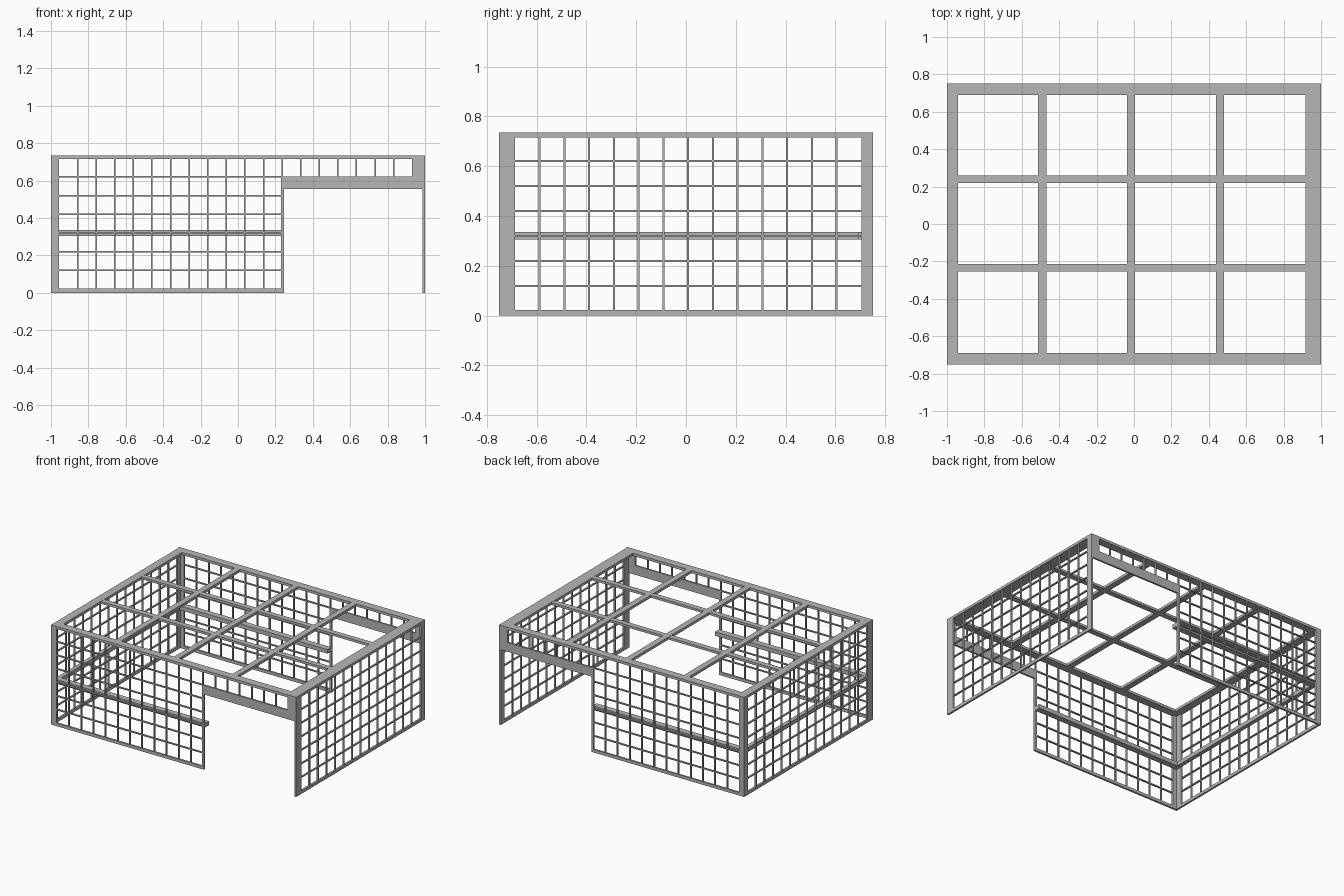
import bpy
import bmesh
from mathutils import Matrix, Vector

if "Cube" in bpy.data.objects:
    bpy.data.objects.remove(bpy.data.objects["Cube"], do_unlink=True)

# Overall sizes
X, Y, H = 1.0, 0.75, 0.735
WALL = 0.014       # wall panel thickness
BAR = 0.008        # lattice bar width
STEP = 0.0994      # lattice spacing
TOP = 0.716        # underside of the roof frame
SILL = 0.022

steel = bpy.data.materials.new("grey_steel")
steel.use_nodes = True
GREY = (0.47, 0.47, 0.47, 1)
steel.diffuse_color = GREY
steel.node_tree.nodes["Principled BSDF"].inputs["Base Color"].default_value = GREY


def make(name, boxes):
    """One object from a list of (low corner, high corner) boxes."""
    bm = bmesh.new()
    for lo, hi in boxes:
        lo, hi = Vector(lo), Vector(hi)
        m = Matrix.Translation((lo + hi) / 2) @ Matrix.Diagonal((*(hi - lo), 1))
        bmesh.ops.create_cube(bm, size=1, matrix=m)
    mesh = bpy.data.meshes.new(name)
    bm.to_mesh(mesh)
    bm.free()
    mesh.materials.append(steel)
    obj = bpy.data.objects.new(name, mesh)
    bpy.context.collection.objects.link(obj)


def wall_boxes(axis, side, rects, inset=0.0, depth=WALL):
    """Turn (along0, along1, z0, z1) rectangles into boxes set on one wall."""
    outer = (X if axis == "x" else Y) - inset
    d0, d1 = sorted((side * outer, side * (outer - depth)))
    out = []
    for a, b, z0, z1 in rects:
        if axis == "x":
            out.append(((d0, a, z0), (d1, b, z1)))
        else:
            out.append(((a, d0, z0), (b, d1, z1)))
    return out


def bar(c):
    return c - BAR / 2, c + BAR / 2


levels = [0.02 + 0.1 * k for k in range(1, 7)]

# Side walls: full lattice between two end posts
y0, y1 = -0.687, 0.704
for name, side in (("right", -1), ("left", 1)):
    frame = [(-Y, y0, 0, TOP), (y1, Y, 0, TOP), (y0, y1, 0, SILL)]
    lattice = [(*bar(y0 + STEP * i), SILL, TOP) for i in range(1, 14)]
    lattice += [(y0, y1, *bar(z)) for z in levels]
    make(name + "_wall_frame", wall_boxes("x", side, frame))
    make(name + "_wall_lattice", wall_boxes("x", side, lattice, 0.001, 0.012))

# Front and back walls: lattice with a wide doorway at one end
x0, door, x1 = -0.957, 0.238, 0.93
lintel_low, lintel_top = 0.555, 0.622
inner = X - WALL
for name, side in (("front", -1), ("back", 1)):
    frame = [(-inner, x0, 0, TOP), (x0, door, 0, SILL),
             (door - 0.008, door + 0.008, 0, lintel_low),
             (x1, inner, lintel_top, TOP)]
    lattice = []
    for i in range(1, 19):
        x = x0 + STEP * i
        lattice.append((*bar(x), SILL if x < door - 0.02 else lintel_top, TOP))
    lattice += [(x0, door, *bar(z)) for z in levels]
    make(name + "_wall_frame", wall_boxes("y", side, frame))
    make(name + "_wall_lattice", wall_boxes("y", side, lattice, 0.001, 0.012))
    make(name + "_lintel", wall_boxes("y", side, [(door - 0.008, inner, lintel_low, lintel_top)]))
    make(name + "_rail", wall_boxes("y", side, [(-inner, door + 0.008, 0.305, 0.335)], WALL, 0.045))

# Rail on the closed side wall
make("right_rail", wall_boxes("x", -1, [(-0.69, 0.69, 0.305, 0.335)], WALL, 0.03))

# Roof: flat border and crossing beams
left_edge, right_edge, end = -0.94, 0.917, 0.691
border = [((-X, -Y, TOP), (left_edge, Y, H)), ((right_edge, -Y, TOP), (X, Y, H))]
border += [((left_edge, min(s * end, s * Y), TOP), (right_edge, max(s * end, s * Y), H))
           for s in (-1, 1)]
make("roof_border", border)
make("roof_cross_beams", [((x - 0.022, -end, TOP), (x + 0.022, end, H))
                          for x in (-0.49, -0.016, 0.46)])
make("roof_long_beams", [((left_edge, y - 0.02, TOP + 0.001), (right_edge, y + 0.02, H - 0.001))
                         for y in (-0.235, 0.24)])
